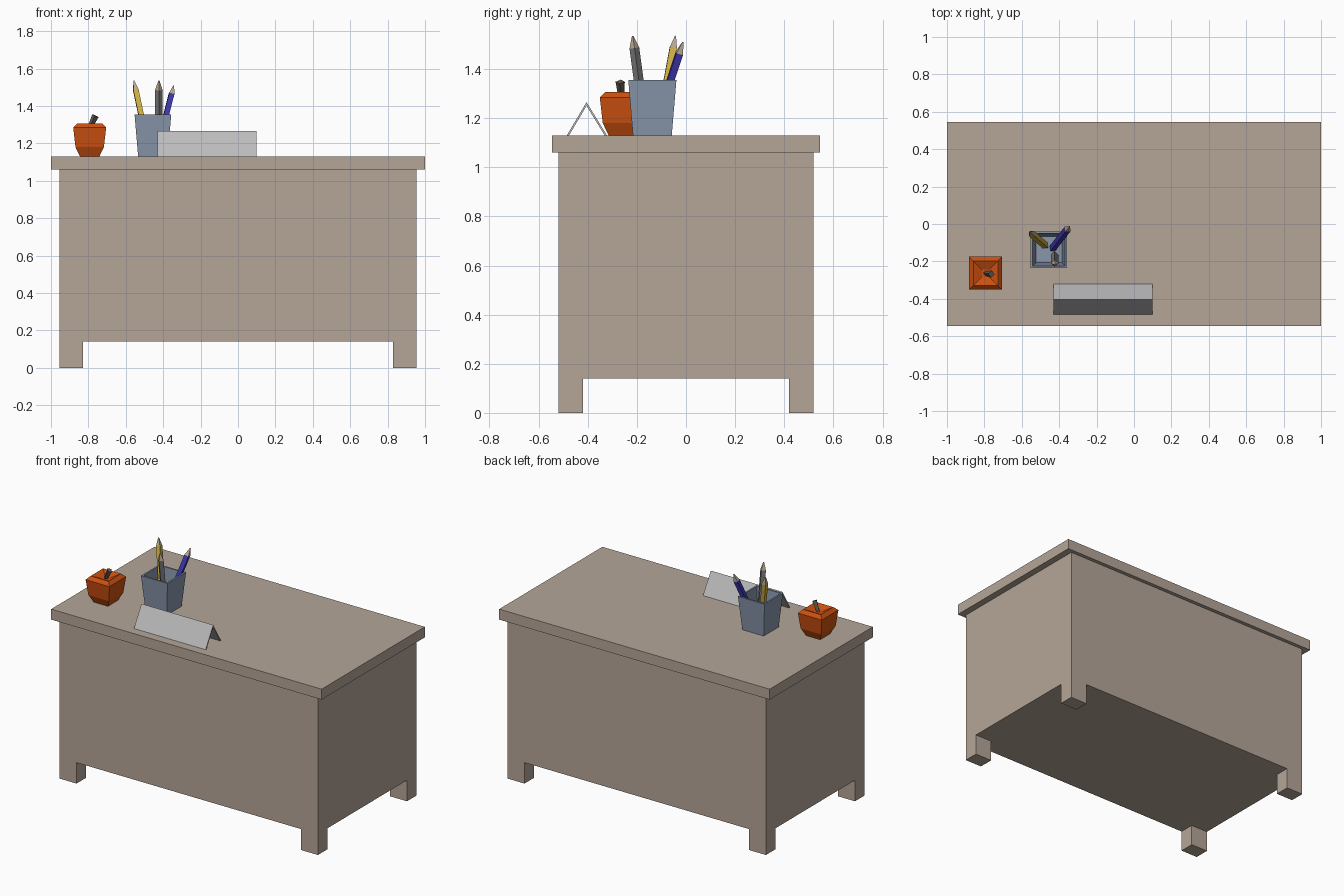
import bpy, bmesh
from mathutils import Vector

if "Cube" in bpy.data.objects:
    bpy.data.objects.remove(bpy.data.objects["Cube"])


def material(name, rgb):
    m = bpy.data.materials.new(name)
    m.diffuse_color = (*rgb, 1)
    m.use_nodes = True
    m.node_tree.nodes["Principled BSDF"].inputs["Base Color"].default_value = m.diffuse_color
    return m


TAUPE = material("taupe wood", (0.46, 0.38, 0.315))
ORANGE = material("orange", (0.60, 0.08, 0.005))
BLUE_GREY = material("blue grey", (0.25, 0.31, 0.41))
BARE_WOOD = material("bare wood", (0.50, 0.40, 0.30))
STEM_BROWN = material("stem brown", (0.12, 0.10, 0.08))


def make(name, bm, mat=None):
    bmesh.ops.recalc_face_normals(bm, faces=bm.faces)
    me = bpy.data.meshes.new(name)
    bm.to_mesh(me)
    bm.free()
    ob = bpy.data.objects.new(name, me)
    bpy.context.collection.objects.link(ob)
    if mat:
        me.materials.append(mat)
    return ob


def loft(name, sections, mat=None):
    """Skin matching closed sections and cap both ends."""
    bm = bmesh.new()
    loops = [[bm.verts.new(p) for p in s] for s in sections]
    n = len(loops[0])
    for a, b in zip(loops, loops[1:]):
        for i in range(n):
            j = (i + 1) % n
            bm.faces.new((a[i], a[j], b[j], b[i]))
    bm.faces.new(loops[0])
    bm.faces.new(loops[-1])
    return make(name, bm, mat)


def rect(hx, hy, z, centre=(0, 0)):
    return [(centre[0] + sx * hx, centre[1] + sy * hy, z)
            for sx, sy in ((-1, -1), (1, -1), (1, 1), (-1, 1))]


def rod(name, a, b, r1, r2, mat):
    """Four-sided tapered rod from a to b."""
    a, b = Vector(a), Vector(b)
    bm = bmesh.new()
    bmesh.ops.create_cone(bm, cap_ends=True, segments=4, radius1=r1, radius2=r2,
                          depth=(b - a).length)
    ob = make(name, bm, mat)
    ob.data.transform((b - a).to_track_quat('Z', 'Y').to_matrix().to_4x4())
    ob.location = (a + b) / 2
    return ob


# Desk: one closed shell, body flaring into the overhanging slab
desk = loft("desk", [rect(0.955, 0.52, 0.14), rect(0.955, 0.52, 1.06),
                     rect(1, 0.545, 1.06), rect(1, 0.545, 1.13)], TAUPE)

# Legs: cut the shell at the leg edges and pull the bottom corner cells down
bm = bmesh.new()
bm.from_mesh(desk.data)
for co, no in (((0.83, 0, 0), (1, 0, 0)), ((-0.83, 0, 0), (1, 0, 0)),
               ((0, 0.42, 0), (0, 1, 0)), ((0, -0.42, 0), (0, 1, 0))):
    bmesh.ops.bisect_plane(bm, geom=bm.verts[:] + bm.edges[:] + bm.faces[:],
                           plane_co=co, plane_no=no)
corners = []
for f in bm.faces:
    c = f.calc_center_median()
    if c.z < 0.141 and abs(c.x) > 0.83 and abs(c.y) > 0.42:
        corners.append(f)
for f in bmesh.ops.extrude_discrete_faces(bm, faces=corners)["faces"]:
    for v in f.verts:
        v.co.z = 0
bmesh.ops.remove_doubles(bm, verts=bm.verts, dist=0.0001)
bm.to_mesh(desk.data)
bm.free()

# Apple with a dimpled top and leaning stem
square = lambda rings, c: [rect(h, h, z, c) for h, z in rings]
loft("apple", square([(0.052, 1.13), (0.076, 1.18), (0.088, 1.285), (0.066, 1.307),
                      (0.02, 1.285)], (-0.793, -0.263)), ORANGE)
rod("apple_stem", (-0.795, -0.263, 1.28), (-0.762, -0.268, 1.348), 0.012, 0.019, STEM_BROWN)

# Pencil cup, open with an inner wall
loft("pencil_cup", square([(0.079, 1.13), (0.098, 1.355), (0.087, 1.355), (0.069, 1.145)],
                          (-0.455, -0.137)), BLUE_GREY)

# Pencils: colour, foot and point
for name, rgb, foot, tip in (
        ("yellow", (0.65, 0.45, 0.06), (-0.475, -0.115, 1.15), (-0.557, -0.043, 1.535)),
        ("grey", (0.20, 0.20, 0.20), (-0.425, -0.165, 1.15), (-0.423, -0.217, 1.535)),
        ("blue", (0.05, 0.04, 0.45), (-0.435, -0.13, 1.15), (-0.344, -0.012, 1.51))):
    foot, tip = Vector(foot), Vector(tip)
    neck = tip - (tip - foot).normalized() * 0.05
    rod(name + "_pencil", foot, neck, 0.02, 0.02, material(name, rgb))
    rod(name + "_pencil_tip", neck, tip, 0.02, 0.003, BARE_WOOD)

# Folded desk card: inverted V profile run along x
profile = [(-0.485, 1.13), (-0.405, 1.265), (-0.322, 1.13),
           (-0.331, 1.13), (-0.405, 1.250), (-0.476, 1.13)]
loft("folded_card", [[(x, y, z) for y, z in profile] for x in (-0.43, 0.10)],
     material("card grey", (0.5, 0.5, 0.51)))
